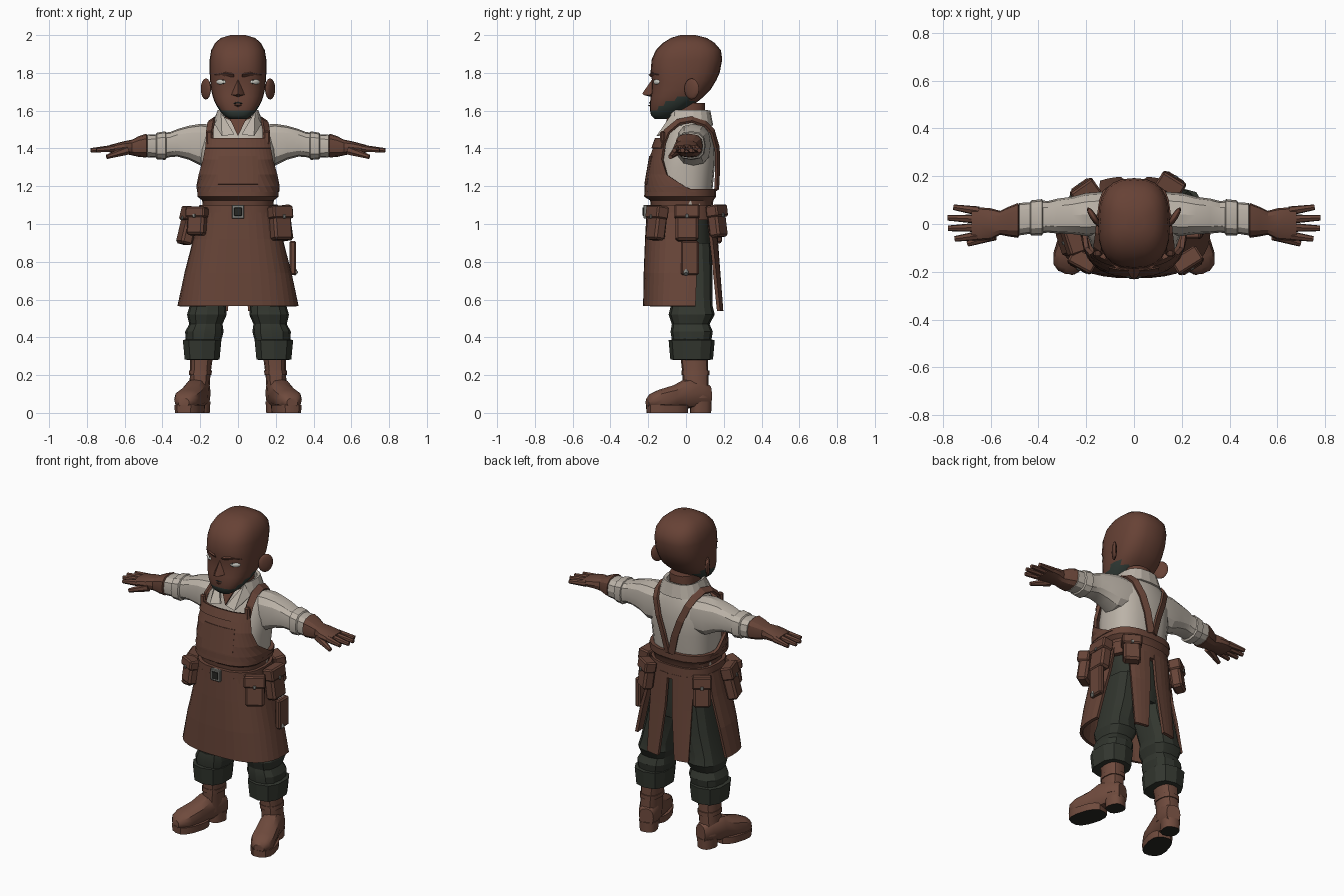
import bpy, bmesh
from math import radians, sin, cos, copysign
from mathutils import Vector, Matrix

default_cube = bpy.data.objects.get("Cube")
if default_cube:
    bpy.data.objects.remove(default_cube, do_unlink=True)


def material(name, r, g, b):
    mat = bpy.data.materials.new(name)
    mat.use_nodes = True
    mat.diffuse_color = (r, g, b, 1)
    shader = next(n for n in mat.node_tree.nodes if n.type == 'BSDF_PRINCIPLED')
    shader.inputs["Base Color"].default_value = (r, g, b, 1)
    shader.inputs["Roughness"].default_value = 0.8
    return mat


skin = material("brown skin", .135, .054, .036)
leather = material("brown leather", .135, .058, .039)
boot_leather = material("boot leather", .16, .07, .047)
cloth = material("pale shirt cloth", .5, .45, .39)
trouser = material("dark green cloth", .032, .037, .028)
beard = material("dark beard", .033, .047, .04)
dark = material("dark rubber", .02, .02, .017)
white = material("eye white", .6, .6, .55)
metal = material("grey metal", .22, .22, .2)


def finish(name, bm, mat, angle=35):
    bmesh.ops.recalc_face_normals(bm, faces=bm.faces[:])
    mesh = bpy.data.meshes.new(name)
    bm.to_mesh(mesh)
    bm.free()
    mesh.materials.append(mat)
    for poly in mesh.polygons:
        poly.use_smooth = angle > 0
    if angle > 0:
        mesh.set_sharp_from_angle(angle=radians(angle))
    ob = bpy.data.objects.new(name, mesh)
    bpy.context.collection.objects.link(ob)
    return ob


def paint(ob, mat, rule):
    ob.data.materials.append(mat)
    for poly in ob.data.polygons:
        if rule(poly):
            poly.material_index = len(ob.data.materials) - 1


def mirror(*obs):
    for ob in obs:
        twin = ob.copy()
        twin.data = ob.data.copy()
        twin.data.transform(Matrix.Scale(-1, 4, (1, 0, 0)))
        twin.data.flip_normals()
        twin.name = ob.name.replace("left", "right")
        bpy.context.collection.objects.link(twin)


def rounded(ring, angle, e=.77):
    # point on a squarish oval; angle 0 is the front, 90 is +x
    t, cu, cv, ru, rv = ring
    s, c = sin(radians(angle)), cos(radians(angle))
    return t, cu + ru * copysign(abs(s) ** e, s), cv - rv * copysign(abs(c) ** e, c)


def body(z, front, back, rx):
    return z, 0, (front + back) / 2, rx, (back - front) / 2


def loft(name, rings, mat, axis="z", n=14, angle=35):
    bm = bmesh.new()
    order = {"z": (1, 2, 0), "x": (0, 1, 2), "y": (1, 0, 2)}[axis]
    loops = []
    for ring in rings:
        pts = [rounded(ring, 360 * k / n) for k in range(n)]
        loops.append([bm.verts.new([p[i] for i in order]) for p in pts])
    for a, b in zip(loops, loops[1:]):
        for k in range(n):
            bm.faces.new((a[k], a[k - 1], b[k - 1], b[k]))
    bm.faces.new(loops[0])
    bm.faces.new(loops[-1])
    return finish(name, bm, mat, angle)


def grid(name, rows, mat, thick):
    bm = bmesh.new()
    rows = [[bm.verts.new(p) for p in row] for row in rows]
    for a, b in zip(rows, rows[1:]):
        for k in range(len(a) - 1):
            bm.faces.new((a[k], a[k + 1], b[k + 1], b[k]))
    ob = finish(name, bm, mat, 0)
    solid = ob.modifiers.new("thickness", 'SOLIDIFY')
    solid.thickness, solid.offset = thick, 0
    return ob


def sheet(name, rows, mat, n=14, thick=.018):
    # each row is a ring with its start and end angle
    pts = []
    for ring, a0, a1 in rows:
        arc = [rounded(ring, a0 + (a1 - a0) * k / n) for k in range(n + 1)]
        pts.append([(u, v, t) for t, u, v in arc])
    return grid(name, pts, mat, thick)


def ribbon(name, path, width, mat):
    path = [Vector(p) for p in path]
    rows = []
    for i, p in enumerate(path):
        along = path[min(i + 1, len(path) - 1)] - path[max(i - 1, 0)]
        side = along.cross(p - Vector((0, .02, 1.35))).normalized() * width / 2
        rows.append([p - side, p + side])
    return grid(name, rows, mat, .014)


def hull(name, pts, mat, shift=None):
    bm = bmesh.new()
    pts = [Vector(p) for p in pts]
    if shift:
        pts += [p + Vector(shift) for p in pts]
    bmesh.ops.convex_hull(bm, input=[bm.verts.new(p) for p in pts])
    return finish(name, bm, mat, 25)


def blob(name, loc, size, mat, yaw=0):
    bm = bmesh.new()
    m = Matrix.Translation(loc) @ Matrix.Rotation(radians(yaw), 4, 'Z') @ Matrix.Diagonal((*size, 1))
    bmesh.ops.create_uvsphere(bm, u_segments=12, v_segments=8, radius=1, matrix=m)
    return finish(name, bm, mat, 60)


def box(name, loc, size, mat, bevel=.008):
    bm = bmesh.new()
    bmesh.ops.create_cube(bm, size=1, matrix=Matrix.Translation(loc) @ Matrix.Diagonal((*size, 1)))
    bmesh.ops.bevel(bm, geom=bm.edges[:], offset=bevel, segments=1, affect='EDGES')
    return finish(name, bm, mat, 20)


def rod(name, a, b, ra, rb, mat, n=7):
    bm = bmesh.new()
    a, b = Vector(a), Vector(b)
    m = Matrix.Translation((a + b) / 2) @ (b - a).to_track_quat('Z', 'Y').to_matrix().to_4x4()
    bmesh.ops.create_cone(bm, cap_ends=True, segments=n, radius1=ra, radius2=rb,
                          depth=(b - a).length, matrix=m)
    return finish(name, bm, mat, 50)


# Head, with the beard along the jaw
head = loft("head", [body(*r) for r in (
    (1.555, -.165, -.09, .045), (1.575, -.185, -.05, .075), (1.6, -.19, -.01, .097),
    (1.625, -.19, .03, .113), (1.65, -.19, .065, .125), (1.675, -.186, .095, .134),
    (1.71, -.182, .13, .142), (1.76, -.18, .16, .148), (1.8, -.188, .178, .15),
    (1.87, -.182, .192, .15), (1.92, -.16, .185, .142), (1.96, -.12, .15, .12),
    (1.985, -.08, .11, .09), (2, -.03, .05, .04))], skin, n=24, angle=50)
paint(head, beard, lambda p: p.center.y < .03 and p.center.z < 1.6 + .47 * (p.center.y + .18))
loft("neck", [body(1.45, -.08, .1, .085), body(1.64, -.08, .1, .075)], skin)
hull("nose", [(0, -.18, 1.765), (0, -.232, 1.69), (.036, -.18, 1.685), (-.036, -.18, 1.685),
              (.014, -.222, 1.682), (-.014, -.222, 1.682), (0, -.18, 1.672)], skin)
hull("mouth", [(.045, -.18, 1.635), (-.045, -.18, 1.635), (0, -.197, 1.648), (0, -.197, 1.638)], dark)
hull("lower_lip", [(.032, -.18, 1.63), (-.032, -.18, 1.63), (0, -.203, 1.63), (0, -.18, 1.612)], skin)
mirror(
    hull("left_brow", [(.02, -.185, 1.778), (.02, -.198, 1.79), (.075, -.185, 1.8),
                       (.125, -.14, 1.79), (.075, -.165, 1.775), (.05, -.17, 1.81)], skin),
    blob("left_eye", (.09, -.155, 1.752), (.03, .01, .014), white, 32),
    blob("left_iris", (.08, -.163, 1.752), (.013, .007, .013), dark, 28),
    blob("left_ear", (.17, .03, 1.715), (.014, .046, .056), skin, -32))

# Shirt torso, collar and open neck
loft("shirt", [body(*r) for r in (
    (1.08, -.15, .13, .185), (1.18, -.17, .14, .19), (1.3, -.16, .152, .198),
    (1.4, -.13, .155, .2), (1.48, -.1, .145, .18), (1.53, -.085, .13, .135),
    (1.56, -.07, .12, .095))], cloth, n=18)
sheet("collar", [(body(1.52, -.1, .135, .13), 32, 328), (body(1.6, -.09, .12, .1), 38, 322)], cloth)
hull("open_neck", [(.05, -.085, 1.57), (-.05, -.085, 1.57), (0, -.115, 1.465)], skin, (0, -.012, 0))
mirror(hull("left_collar_flap", [(.09, -.055, 1.595), (.125, -.045, 1.53), (.085, -.145, 1.465),
                                 (.02, -.135, 1.475)], cloth, (0, -.012, 0)))

# Sleeves, gloves and fingers
arm = [
    loft("left_sleeve", [(.12, .045, 1.42, .09, .105), (.2, .04, 1.42, .09, .11),
                         (.26, .036, 1.43, .078, .09), (.32, .033, 1.43, .073, .073),
                         (.36, .03, 1.42, .066, .066), (.4, .03, 1.415, .07, .07)],
         cloth, "x", 12, 22),
    loft("left_sleeve_roll", [(.375, .028, 1.415, .06, .06), (.385, .028, 1.415, .076, .076),
                              (.43, .025, 1.413, .074, .07), (.435, .025, 1.413, .066, .062),
                              (.48, .02, 1.413, .068, .06), (.485, .02, 1.413, .05, .05)],
         cloth, "x", 12, 22),
    loft("left_glove", [(.475, .015, 1.415, .05, .045), (.485, .015, 1.415, .073, .063),
                        (.525, .01, 1.41, .062, .055), (.56, .005, 1.405, .05, .042),
                        (.6, 0, 1.405, .066, .034), (.65, 0, 1.4, .07, .026),
                        (.68, .005, 1.398, .062, .02)], leather, "x", 12, 25),
    rod("left_thumb", (.585, -.045, 1.39), (.695, -.083, 1.355), .025, .012, leather)]
for i, reach in enumerate((.75, .778, .78, .755)):
    y = -.048 + .034 * i
    arm.append(rod(f"left_finger_{i + 1}", (.65, y, 1.4), (reach, y * 1.3, 1.39), .02, .012, leather))
mirror(*arm)

# Apron bib, waist and skirt
bib = [(body(1.17, -.212, .16, .21), 110), (body(1.2, -.21, .165, .212), 92),
       (body(1.26, -.203, .165, .21), 70), (body(1.34, -.187, .16, .206), 56),
       (body(1.45, -.15, .15, .197), 49)]
sheet("apron_bib", [(r, -a, a) for r, a in bib], leather, 16)
sheet("bib_top_hem", [(body(1.4, -.175, .16, .206), -50, 50),
                      (body(1.452, -.156, .15, .203), -49, 49)], leather)
sheet("bib_pocket", [(body(1.21, -.216, .16, .212), -24, 24),
                     (body(1.36, -.19, .16, .206), -24, 24)], leather, 6, .01)
loft("apron_waist", [body(1.08, -.185, .14, .185), body(1.125, -.19, .145, .19),
                     body(1.145, -.222, .16, .215), body(1.185, -.218, .16, .216)], leather, n=20)
loft("belt", [body(1.02, -.212, .16, .21), body(1.1, -.208, .155, .205)], leather, n=20)
sheet("apron_skirt", [(body(1.06, -.2, .15, .2), -112, 112), (body(.92, -.208, .16, .228), -110, 110),
                      (body(.74, -.215, .18, .275), -106, 106),
                      (body(.565, -.218, .2, .312), -101, 101)], leather, 22)
mirror(sheet("left_coat_tail", [(body(1.05, -.2, .15, .2), 140, 178), (body(.85, -.2, .165, .22), 146, 177),
                                (body(.54, -.2, .19, .25), 152, 172)], leather, 4))
box("buckle", (0, -.216, 1.065), (.066, .02, .072), metal, .004)
box("buckle_centre", (0, -.225, 1.065), (.04, .009, .045), dark, .002)

# Shoulder straps meeting low on the back
mirror(
    ribbon("left_strap", [(.15, -.128, 1.42), (.15, -.1, 1.49), (.142, -.04, 1.54), (.135, .03, 1.553),
                          (.125, .1, 1.53), (.11, .14, 1.49), (.075, .165, 1.4), (.04, .168, 1.3),
                          (.012, .162, 1.18)], .04, leather),
    box("left_strap_clasp", (.152, -.125, 1.45), (.034, .025, .085), leather))


def pouch(name, x, y, z, yaw, w=.11, h=.17, lean=-8):
    m = (Matrix.Translation((x, y, z)) @ Matrix.Rotation(radians(yaw), 4, 'Z')
         @ Matrix.Rotation(radians(lean), 4, 'X'))
    parts = [box(name, (0, 0, 0), (w, .065, h), leather, .012),
             box(name + "_flap", (0, -.006, h * .36), (w + .014, .072, h * .4), leather),
             box(name + "_stud", (0, -.043, h * .2), (.016, .008, .02), metal, .002)]
    for part in parts:
        part.data.transform(m)


# Belt pouches and a hanging tool holder
pouch("left_front_pouch", .225, -.155, 1.0, 32)
pouch("left_hip_pouch", .25, .005, 1.0, 90, .12, .18)
pouch("left_back_pouch", .155, .165, 1.01, 148, .1, .16)
pouch("right_front_pouch", -.215, -.155, 1.01, -28, .1, .14)
pouch("right_hip_pouch", -.265, -.07, .985, -72, .11, .19, -14)
pouch("right_back_pouch", -.205, .135, .98, -145, .1, .17)
box("tool_holder", (.29, .02, .82), (.035, .095, .18), leather)
rod("tool_tip", (.295, 0, .75), (.31, 0, .735), .018, .012, metal)

# Trousers
loft("trouser_hips", [body(.76, -.1, .13, .13), body(.88, -.13, .14, .175),
                      body(1.08, -.14, .13, .18)], trouser)
mirror(
    loft("left_trouser_leg", [(.9, .095, .015, .09, .12), (.72, .12, .025, .1, .115),
                              (.57, .16, .03, .095, .11), (.52, .165, .03, .105, .122),
                              (.47, .17, .025, .088, .1), (.43, .178, .03, .102, .112),
                              (.36, .185, .03, .09, .1)], trouser, n=12, angle=22),
    loft("left_trouser_cuff", [(.28, .19, .03, .08, .09), (.283, .19, .03, .096, .113),
                               (.385, .19, .03, .106, .122), (.39, .19, .03, .085, .095)],
         trouser, n=10, angle=20))

# Boots, turned outward, with dark undersides
shaft = loft("left_boot_shaft", [(.08, .21, .05, .056, .072), (.2, .2, .05, .054, .068),
                                 (.32, .192, .042, .062, .074)], boot_leather, n=12)
band = loft("left_boot_band", [(.2, .2, .05, .06, .074), (.225, .198, .05, .06, .074)], boot_leather, n=12)
foot = loft("left_boot_foot", [(0, 0, .09, .042, .055), (-.05, 0, .105, .06, .075),
                               (-.14, 0, .1, .06, .078), (-.2, 0, .084, .066, .062),
                               (-.28, .002, .073, .07, .05), (-.325, .002, .064, .055, .038),
                               (-.345, 0, .055, .03, .022)], boot_leather, "y", 12)
sole = loft("left_boot_sole", [(0, 0, -.235, .07, .112), (.042, 0, -.235, .073, .114)], boot_leather)
heel = loft("left_boot_heel", [(0, 0, -.05, .05, .055), (.06, 0, -.05, .054, .056)], boot_leather)
for part in (sole, heel):
    paint(part, dark, lambda p: p.normal.z < -.5)
for part in (foot, sole, heel):
    part.data.transform(Matrix.Translation((.187, .125, 0)) @ Matrix.Rotation(radians(17), 4, 'Z'))
mirror(shaft, band, foot, sole, heel)
